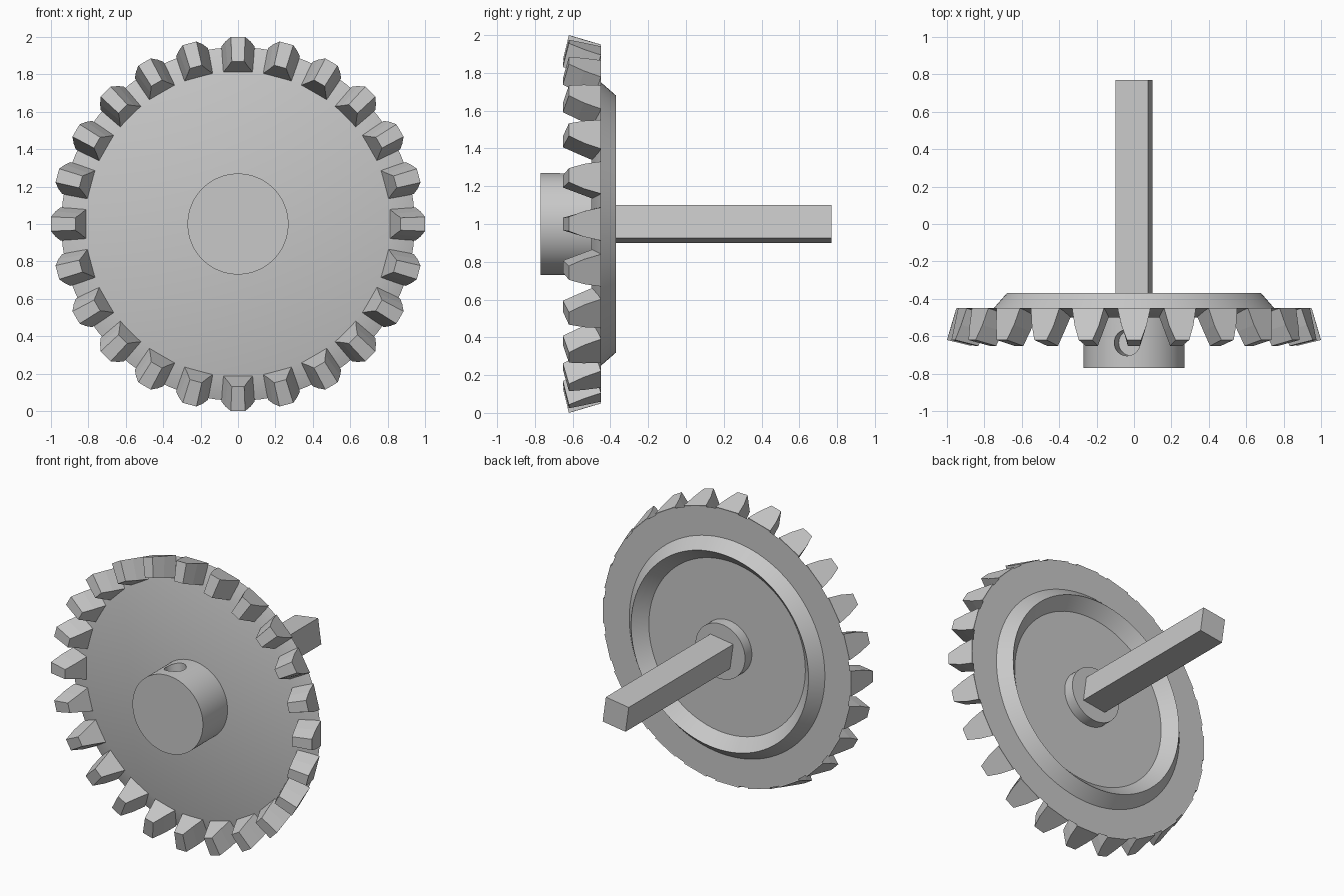
import bpy, bmesh, math
from mathutils import Matrix, Vector

cube = bpy.data.objects.get("Cube")
if cube:
    bpy.data.objects.remove(cube, do_unlink=True)

steel = bpy.data.materials.new("grey steel")
steel.use_nodes = True
COLOR = (0.58, 0.58, 0.58, 1)
steel.diffuse_color = COLOR
steel.node_tree.nodes["Principled BSDF"].inputs["Base Color"].default_value = COLOR

CENTER = Vector((0, 0, 1))
TEETH = 24
TWIST = math.radians(-8)   # shaft and screw hole are turned together about the axle


def finish(bm, name, smooth=False):
    bmesh.ops.recalc_face_normals(bm, faces=bm.faces)
    mesh = bpy.data.meshes.new(name)
    bm.to_mesh(mesh)
    bm.free()
    mesh.materials.append(steel)
    ob = bpy.data.objects.new(name, mesh)
    ob.location = CENTER
    bpy.context.collection.objects.link(ob)
    if smooth:
        select(ob)
        bpy.ops.object.shade_smooth_by_angle(angle=math.radians(25))
    return ob


def select(ob):
    bpy.ops.object.select_all(action='DESELECT')
    ob.select_set(True)
    bpy.context.view_layer.objects.active = ob


def lathe(name, profile, steps=96, smooth=True):
    """Spin a (radius, y) profile about the y axis."""
    bm = bmesh.new()
    verts = [bm.verts.new((r, y, 0)) for r, y in profile]
    edges = [bm.edges.new(pair) for pair in zip(verts, verts[1:])]
    bmesh.ops.spin(bm, geom=verts + edges, cent=(0, 0, 0), axis=(0, 1, 0),
                   angle=math.tau, steps=steps)
    bmesh.ops.remove_doubles(bm, verts=bm.verts, dist=1e-4)
    return finish(bm, name, smooth)


# Gear disc: front face, root cone, back face, sharp ridge and small back boss
lathe("gear_disc", [(0, -.5), (.81, -.5), (.945, -.45), (.75, -.45), (.68, -.37),
                    (.6, -.45), (.19, -.45), (.19, -.375), (0, -.375)])

# Front hub with a radial screw hole
hub = lathe("front_hub", [(0, -.77), (.27, -.77), (.27, -.48), (0, -.48)], smooth=False)
bm = bmesh.new()
bmesh.ops.create_cone(bm, cap_ends=True, segments=32, radius1=.07, radius2=.07, depth=.4,
                      matrix=Matrix.Rotation(TWIST, 4, 'Y') @ Matrix.Translation((0, -.635, .29)))
cutter = finish(bm, "screw_hole_cutter")
cutter.hide_render = True
cut = hub.modifiers.new("screw_hole", 'BOOLEAN')
cut.operation = 'DIFFERENCE'
cut.solver = 'EXACT'
cut.object = cutter
select(hub)
bpy.ops.object.modifier_apply(modifier=cut.name)
bpy.data.objects.remove(cutter, do_unlink=True)
select(hub)
bpy.ops.object.shade_smooth_by_angle(angle=math.radians(25))

# Square shaft
bm = bmesh.new()
bmesh.ops.create_cube(bm, size=1, matrix=Matrix.Rotation(TWIST, 4, 'Y')
                      @ Matrix.Translation((0, .185, 0)) @ Matrix.Diagonal((.177, 1.17, .177, 1)))
finish(bm, "square_shaft")

# Bevel teeth: tapered blocks lofted from an outer to an inner section (half width, y, radius)
OUTER = [(.088, -.45, .95), (.068, -.54, .975), (.038, -.62, 1.0)]
INNER = [(.08, -.49, .81), (.055, -.575, .84), (.033, -.652, .87)]
bm = bmesh.new()
for i in range(TEETH):
    turn = Matrix.Rotation(math.tau * i / TEETH, 3, 'Y')
    rings = []
    for half in (OUTER, INNER):
        loop = [Vector(p) for p in half] + [Vector((-w, y, r)) for w, y, r in reversed(half)]
        rings.append([bm.verts.new(turn @ p) for p in loop])
    a, b = rings
    bm.faces.new(a)
    bm.faces.new(b)
    for j in range(len(a)):
        k = (j + 1) % len(a)
        bm.faces.new((a[j], a[k], b[k], b[j]))
finish(bm, "gear_teeth")
